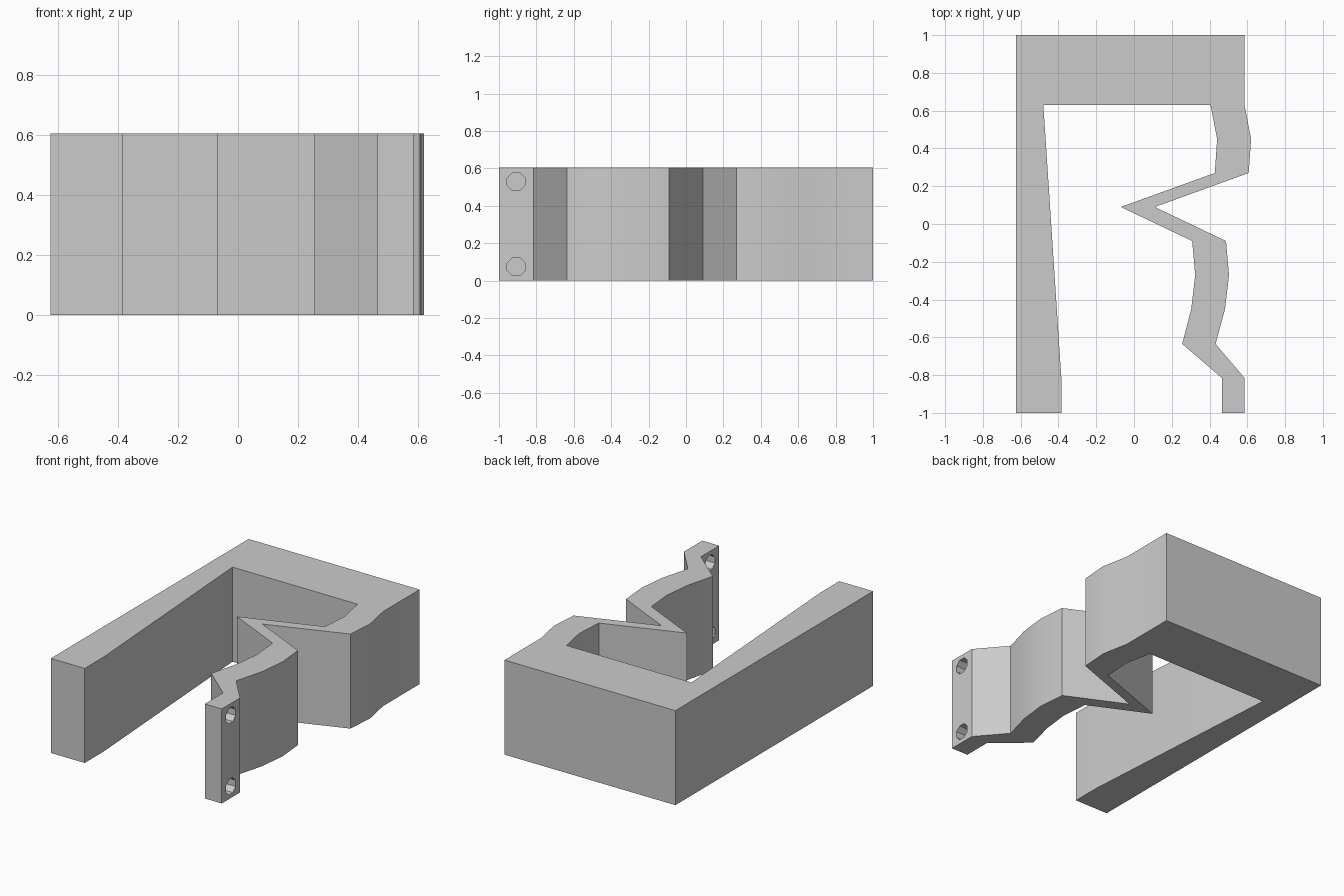
import bpy, bmesh
from math import radians
from mathutils import Matrix

cube = bpy.data.objects.get("Cube")
if cube:
    bpy.data.objects.remove(cube, do_unlink=True)

HEIGHT = 0.605

# Single material
grey = bpy.data.materials.new("plain_grey")
grey.use_nodes = True
colour = (0.6, 0.6, 0.6, 1)
grey.diffuse_color = colour
grey.node_tree.nodes["Principled BSDF"].inputs["Base Color"].default_value = colour


def add_object(name, bm):
    bmesh.ops.recalc_face_normals(bm, faces=bm.faces)
    mesh = bpy.data.meshes.new(name)
    bm.to_mesh(mesh)
    bm.free()
    obj = bpy.data.objects.new(name, mesh)
    bpy.context.collection.objects.link(obj)
    return obj


# Outline: straight arm and back wall, then the zigzag arm's two sides
straight_arm = [(0.405, 0.63), (-0.48, 0.63), (-0.385, -0.81), (-0.385, -1),
                (-0.625, -1), (-0.625, 1), (0.585, 1)]
zigzag_outer = [(0.585, 0.63), (0.62, 0.45), (0.607, 0.27), (0.11, 0.09),
                (0.487, -0.09), (0.503, -0.27), (0.482, -0.45),
                (0.432, -0.635), (0.585, -0.815), (0.585, -1)]
zigzag_inner = [(0.465, -1), (0.465, -0.815), (0.255, -0.635), (0.303, -0.45),
                (0.324, -0.27), (0.308, -0.09), (-0.07, 0.09),
                (0.428, 0.27), (0.44, 0.45)]

# Extruded clamp body
bm = bmesh.new()
outline = straight_arm + zigzag_outer + zigzag_inner
base = bm.faces.new([bm.verts.new((x, y, 0)) for x, y in outline])
top = bmesh.ops.extrude_face_region(bm, geom=[base])["geom"]
bmesh.ops.translate(bm, vec=(0, 0, HEIGHT),
                    verts=[v for v in top if isinstance(v, bmesh.types.BMVert)])
body = add_object("clamp_body", bm)
body.data.materials.append(grey)

# Screw holes through the tab at the end of the zigzag arm
bm = bmesh.new()
for z in (0.075, HEIGHT - 0.075):
    place = (Matrix.Translation((0.525, -0.908, z))
             @ Matrix.Rotation(radians(90), 4, "Y")
             @ Matrix.Rotation(radians(22.5), 4, "Z"))
    bmesh.ops.create_cone(bm, cap_ends=True, segments=8, radius1=0.052,
                          radius2=0.052, depth=0.3, matrix=place)
cutter = add_object("hole_cutter", bm)
cutter.hide_render = True

cut = body.modifiers.new("screw_holes", "BOOLEAN")
cut.operation = "DIFFERENCE"
cut.solver = "EXACT"
cut.object = cutter
bpy.ops.object.select_all(action="DESELECT")
body.select_set(True)
bpy.context.view_layer.objects.active = body
bpy.ops.object.modifier_apply(modifier=cut.name)
bpy.data.objects.remove(cutter, do_unlink=True)

# Soft shading on the gently bent walls
bpy.ops.object.shade_smooth_by_angle(angle=radians(30))
